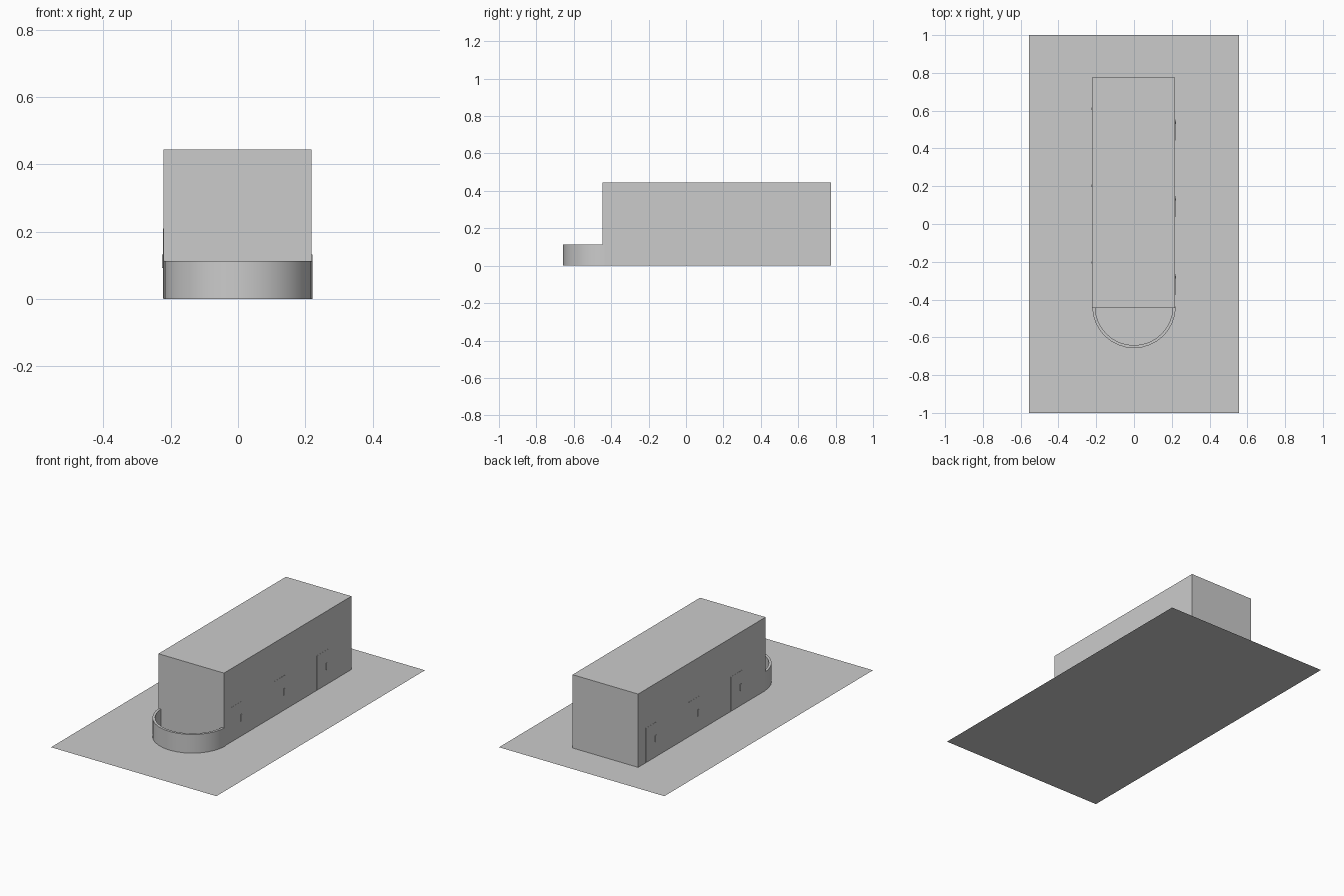
import bpy, bmesh, math

if "Cube" in bpy.data.objects:
    bpy.data.objects.remove(bpy.data.objects["Cube"])

grey = bpy.data.materials.new("plain_grey")
grey.diffuse_color = (0.6, 0.6, 0.6, 1)
grey.use_nodes = True
grey.node_tree.nodes["Principled BSDF"].inputs["Base Color"].default_value = grey.diffuse_color


def finish(bm, name):
    bmesh.ops.recalc_face_normals(bm, faces=bm.faces)
    me = bpy.data.meshes.new(name)
    bm.to_mesh(me)
    bm.free()
    me.materials.append(grey)
    ob = bpy.data.objects.new(name, me)
    bpy.context.collection.objects.link(ob)
    return ob


def box(name, x0, x1, y0, y1, z0, z1):
    bm = bmesh.new()
    bmesh.ops.create_cube(bm, size=1)
    for v in bm.verts:
        v.co = (x1 if v.co.x > 0 else x0,
                y1 if v.co.y > 0 else y0,
                z1 if v.co.z > 0 else z0)
    return finish(bm, name)


# Ground sheet
bm = bmesh.new()
bm.faces.new([bm.verts.new((x, y, 0)) for x, y in
              ((-0.555, -1), (0.555, -1), (0.555, 1), (-0.555, 1))])
ground = finish(bm, "ground_sheet")
if ground.data.polygons[0].normal.z < 0:
    ground.data.flip_normals()

# Main building block
LEFT, RIGHT = -0.222, 0.218
box("building", LEFT, RIGHT, -0.446, 0.776, 0, 0.445)

# Half-round low wall at the front
SEG, CY, R, T, H = 16, -0.436, 0.221, 0.015, 0.113
bm = bmesh.new()
rings = []
for i in range(SEG + 1):
    a = math.pi + math.pi * i / SEG
    c, s = math.cos(a), math.sin(a)
    rings.append([bm.verts.new((r * c, CY + r * s, z))
                  for r, z in ((R, 0), (R, H), (R - T, H), (R - T, 0))])
for a, b in zip(rings, rings[1:]):
    for k in range(4):
        bm.faces.new((a[k], b[k], b[(k + 1) % 4], a[(k + 1) % 4]))
bm.faces.new(rings[0])
bm.faces.new(rings[-1][::-1])
wall = finish(bm, "curved_wall")
bpy.context.view_layer.objects.active = wall
wall.select_set(True)
bpy.ops.object.shade_smooth_by_angle(angle=math.radians(30))

# Three doors with handles on each long side; handle at the right-hand edge
right_doors = (-0.32, 0.092, 0.498)
left_doors = (0.648, 0.24, -0.166)
for side, wall_x, sign, centres in (("right", RIGHT, 1, right_doors),
                                    ("left", LEFT, -1, left_doors)):
    for n, y in enumerate(centres):
        xs = sorted((wall_x, wall_x + sign * 0.001))
        box(f"{side}_door_{n}", *xs, y - 0.055, y + 0.055, 0.002, 0.21)
        hx = sorted((wall_x, wall_x + sign * 0.004))
        hy = y + sign * 0.038
        box(f"{side}_door_handle_{n}", *hx, hy - 0.006, hy + 0.006, 0.093, 0.133)
